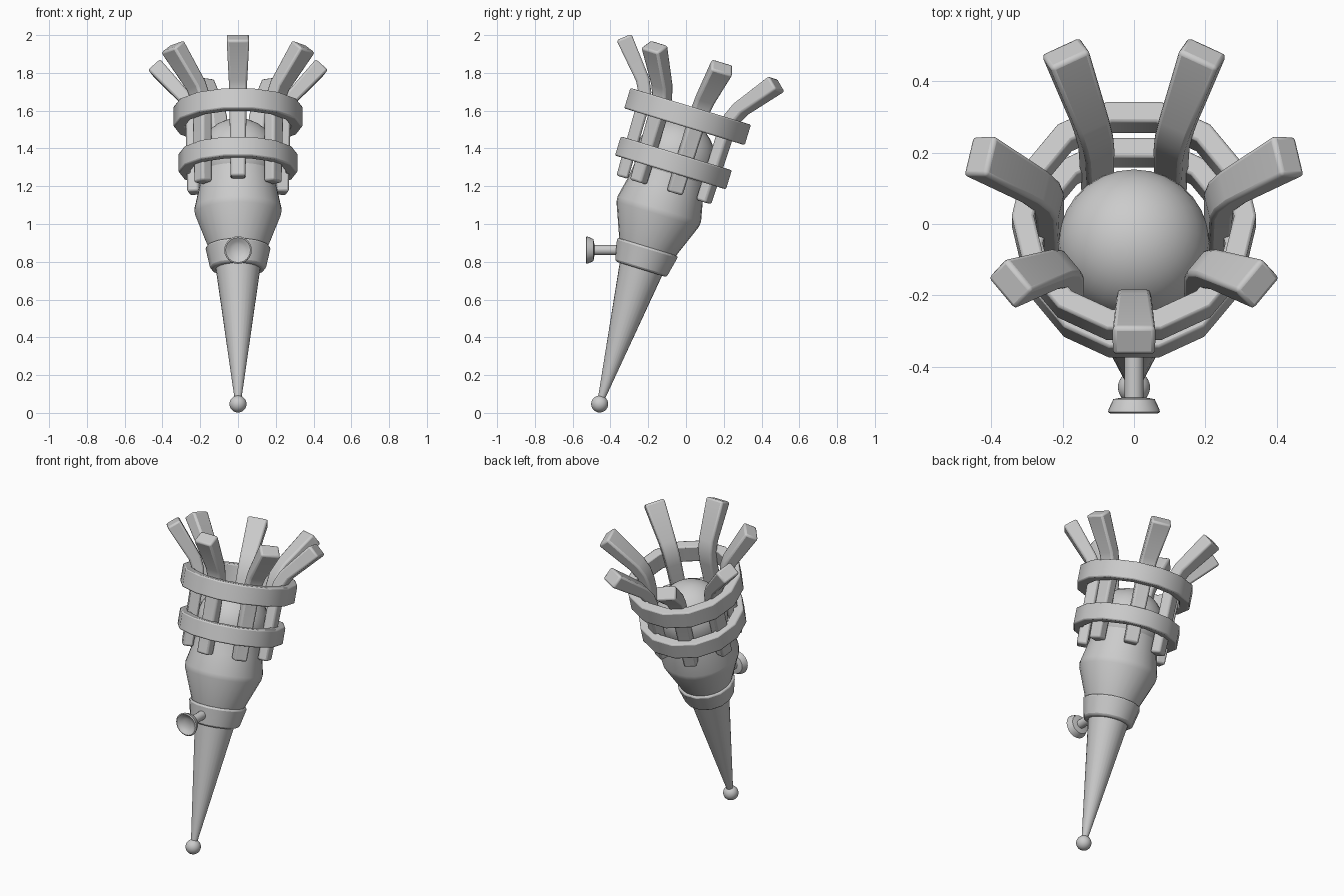
import bpy, bmesh, math
from mathutils import Matrix, Vector

if "Cube" in bpy.data.objects:
    bpy.data.objects.remove(bpy.data.objects["Cube"])

# The torch leans: local z runs from the bottom ball up the shaft
LEAN = Matrix.Translation((0, -0.457, 0.047)) @ Matrix.Rotation(math.radians(-17), 4, 'X')
PEG = Matrix.Translation((0, -0.53, 0.862)) @ Matrix.Rotation(math.radians(-90), 4, 'X')


def finish(name, bm, matrix, bevel=0.0, angle=35):
    bmesh.ops.recalc_face_normals(bm, faces=bm.faces)
    me = bpy.data.meshes.new(name)
    bm.to_mesh(me)
    bm.free()
    ob = bpy.data.objects.new(name, me)
    bpy.context.collection.objects.link(ob)
    ob.matrix_world = matrix
    if bevel:
        mod = ob.modifiers.new("soft_edges", 'BEVEL')
        mod.width, mod.segments, mod.limit_method = bevel, 2, 'ANGLE'
        mod.angle_limit = math.radians(40)
    bpy.ops.object.select_all(action='DESELECT')
    ob.select_set(True)
    bpy.context.view_layer.objects.active = ob
    bpy.ops.object.shade_smooth_by_angle(angle=math.radians(angle))
    return ob


def lathe(name, profile, sides, matrix=LEAN, closed=False, bevel=0.0):
    """Spin (radius, height) points; open profiles are capped."""
    bm = bmesh.new()
    loops = [[bm.verts.new((r * math.cos(2 * math.pi * i / sides),
                            r * math.sin(2 * math.pi * i / sides), h))
              for i in range(sides)] for r, h in profile]
    pairs = list(zip(loops, loops[1:] + loops[:1])) if closed else list(zip(loops, loops[1:]))
    for a, b in pairs:
        for i in range(sides):
            j = (i + 1) % sides
            bm.faces.new((a[i], a[j], b[j], b[i]))
    if not closed:
        bm.faces.new(loops[0])
        bm.faces.new(loops[-1])
    return finish(name, bm, matrix, bevel)


def ball(name, radius, height):
    bm = bmesh.new()
    bmesh.ops.create_uvsphere(bm, u_segments=28, v_segments=16, radius=radius)
    return finish(name, bm, LEAN @ Matrix.Translation((0, 0, height)))


def ring(name, outer, inner, low, high):
    lathe(name, [(inner, low), (outer, low), (outer, high), (inner, high)],
          14, closed=True, bevel=0.008)


def prong(name, angle):
    # radius, height, half width, half thickness, tilt of section
    path = [(0.237, 1.183, 0.040, 0.032, 0), (0.243, 1.58, 0.045, 0.034, 3),
            (0.255, 1.65, 0.047, 0.035, 14), (0.285, 1.71, 0.049, 0.036, 30),
            (0.445, 1.895, 0.060, 0.043, 40)]
    bm = bmesh.new()
    secs = []
    for r, h, w, t, tilt in path:
        a = math.radians(tilt)
        n = Vector((math.cos(a), 0, -math.sin(a)))
        c = Vector((r, 0, h))
        secs.append([bm.verts.new(c + n * t * u + Vector((0, w * v, 0)))
                     for u, v in ((-1, -1), (1, -1), (1, 1), (-1, 1))])
    for a, b in zip(secs, secs[1:]):
        for i in range(4):
            j = (i + 1) % 4
            bm.faces.new((a[i], a[j], b[j], b[i]))
    bm.faces.new(secs[0])
    bm.faces.new(secs[-1])
    finish(name, bm, LEAN @ Matrix.Rotation(angle, 4, 'Z'), bevel=0.012)


# Shaft
ball("bottom_ball", 0.045, 0)
lathe("tapered_shaft", [(0.017, 0.02), (0.122, 0.78)], 28)
lathe("collar", [(0.146, 0.746), (0.174, 0.870)], 14, bevel=0.012)

# Head
lathe("bowl", [(0.150, 0.85), (0.228, 1.05), (0.231, 1.08), (0.205, 1.20), (0.19, 1.32)], 28)
ball("ember_dome", 0.213, 1.36)
ring("lower_ring", 0.315, 0.255, 1.282, 1.388)
ring("upper_ring", 0.342, 0.280, 1.535, 1.648)

# Seven flared prongs, one at the front
for k in range(7):
    prong(f"prong_{k + 1}", math.radians(-90) + k * 2 * math.pi / 7)

# Horizontal peg with dished end
lathe("peg_shaft", [(0.027, 0.025), (0.027, 0.30)], 16, PEG)
lathe("peg_cup", [(0.03, 0.022), (0.048, 0.012), (0.066, 0.0), (0.073, 0.004),
                  (0.070, 0.014), (0.058, 0.04), (0.03, 0.045)], 24, PEG)
